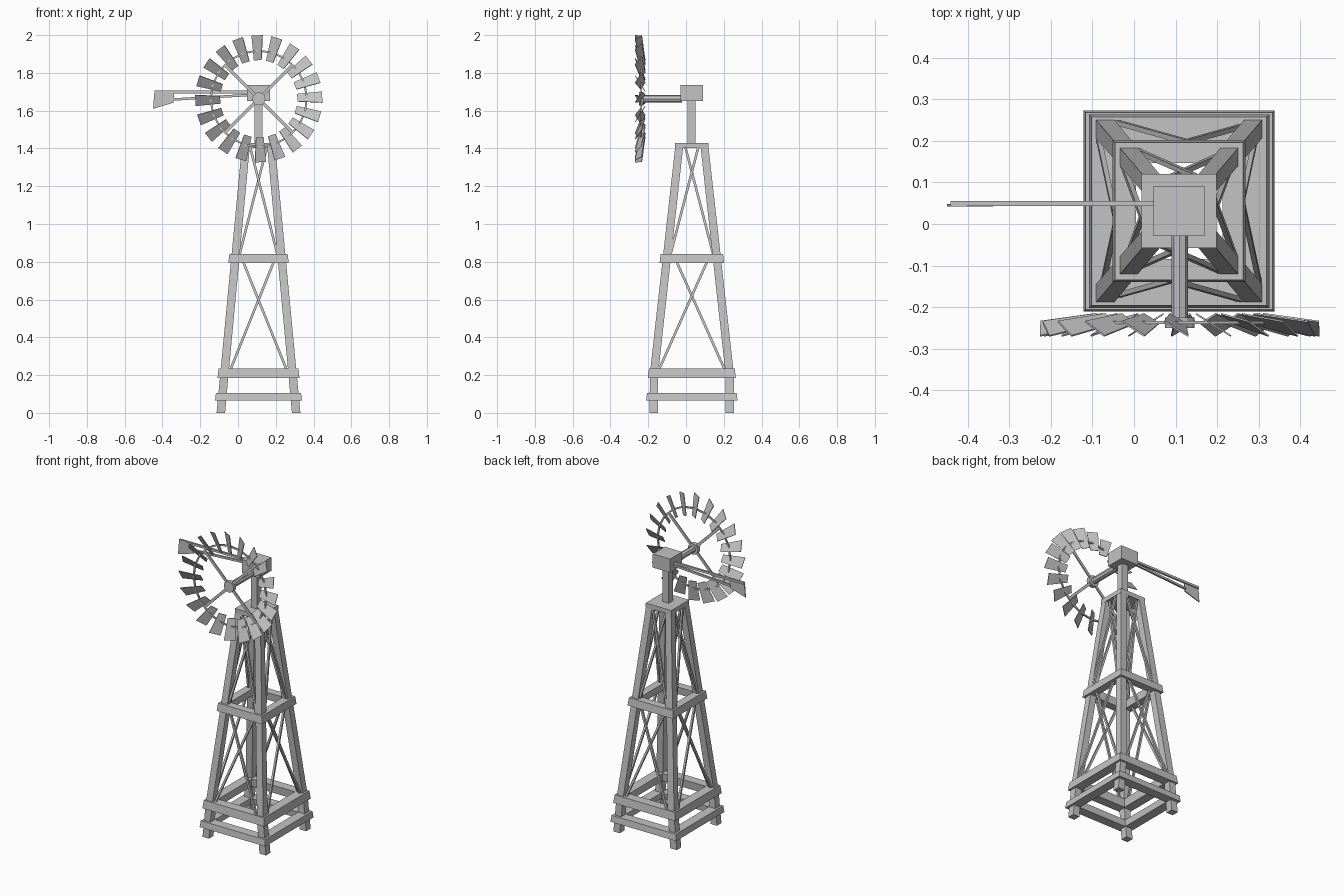
import bpy, bmesh, math
from mathutils import Vector, Matrix

if "Cube" in bpy.data.objects:
    bpy.data.objects.remove(bpy.data.objects["Cube"])

CX, CY = 0.1085, 0.031                     # tower axis
HUB = Vector((0.11, -0.237, 1.663))        # wheel centre

grey = bpy.data.materials.new("galvanised_grey")
grey.use_nodes = True
colour = (0.55, 0.55, 0.55, 1)
grey.diffuse_color = colour
grey.node_tree.nodes["Principled BSDF"].inputs["Base Color"].default_value = colour


def finish(bm, name):
    bmesh.ops.recalc_face_normals(bm, faces=bm.faces[:])
    mesh = bpy.data.meshes.new(name)
    bm.to_mesh(mesh)
    bm.free()
    mesh.materials.append(grey)
    obj = bpy.data.objects.new(name, mesh)
    bpy.context.collection.objects.link(obj)


def loft(bm, loops, closed=False):
    """Skin a list of equal-length point loops; cap the ends unless closed."""
    rings = [[bm.verts.new(p) for p in loop] for loop in loops]
    n = len(rings[0])
    pairs = list(zip(rings, rings[1:])) + ([(rings[-1], rings[0])] if closed else [])
    for a, b in pairs:
        for i in range(n):
            j = (i + 1) % n
            bm.faces.new((a[i], a[j], b[j], b[i]))
    if not closed:
        bm.faces.new(rings[0])
        bm.faces.new(rings[-1])


def rect(x0, x1, y0, y1, z):
    return [Vector(p) for p in ((x0, y0, z), (x1, y0, z), (x1, y1, z), (x0, y1, z))]


def square(hx, hy, z):
    return rect(CX - hx, CX + hx, CY - hy, CY + hy, z)


def box(name, x0, x1, y0, y1, z0, z1):
    bm = bmesh.new()
    loft(bm, [rect(x0, x1, y0, y1, z0), rect(x0, x1, y0, y1, z1)])
    finish(bm, name)


def bar(bm, a, b, side, w, t):
    """Rectangular bar from a to b, w wide across and t thick along side."""
    a, b, side = Vector(a), Vector(b), Vector(side).normalized()
    across = (b - a).cross(side).normalized() * w / 2
    thick = side * t / 2
    loft(bm, [[p + across + thick, p - across + thick,
               p - across - thick, p + across - thick] for p in (a, b)])


# Four tapering corner legs: outer offsets, width, height
LEG = ((0.222, 0.224, 0.045, 0), (0.202, 0.222, 0.044, 0.21), (0.088, 0.088, 0.042, 1.41))
for sx, sname in ((1, "left"), (-1, "right")):
    for sy, yname in ((1, "back"), (-1, "front")):
        bm = bmesh.new()
        loft(bm, [rect(CX + sx * hx, CX + sx * (hx - w), CY + sy * hy, CY + sy * (hy - w), z)
                  for hx, hy, w, z in LEG])
        finish(bm, f"{yname}_{sname}_leg")

# Horizontal frames around the legs
for name, hx, hy, z0, z1, depth in (("bottom_frame", 0.23, 0.242, 0.066, 0.106, 0.06),
                                    ("lower_frame", 0.217, 0.233, 0.185, 0.236, 0.06),
                                    ("middle_frame", 0.16, 0.171, 0.794, 0.842, 0.05)):
    lean = (z1 - z0) * 0.12
    bm = bmesh.new()
    loft(bm, [square(hx, hy, z0), square(hx - lean, hy - lean, z1),
              square(hx - depth - lean, hy - depth - lean, z1),
              square(hx - depth, hy - depth, z0)], closed=True)
    finish(bm, name)


def leg_offset(z):
    """Outer leg offsets in x and y at a height above the lower frame."""
    (xa, ya, _, za), (xb, yb, _, zb) = LEG[1:]
    f = (z - za) / (zb - za)
    return xa + (xb - xa) * f - 0.012, ya + (yb - ya) * f - 0.012


# Crossed braces on all four sides: heights, then x and y reach at each end
bm = bmesh.new()
for z0, z1, xa, xb, ya, yb in ((0.22, 0.81, 0.152, 0.085, 0.178, 0.085),
                               (0.82, 1.41, 0.105, 0.045, 0.118, 0.035)):
    (x0, y0), (x1, y1) = leg_offset(z0), leg_offset(z1)
    for s in (1, -1):
        for d in (1, -1):
            off = 0.005 * d
            bar(bm, (CX - d * xa, CY + s * y0 + off, z0),
                (CX + d * xb, CY + s * y1 + off, z1), (0, 1, 0), 0.013, 0.012)
            bar(bm, (CX + s * x0 + off, CY - d * ya, z0),
                (CX + s * x1 + off, CY + d * yb, z1), (1, 0, 0), 0.013, 0.012)
finish(bm, "cross_braces")

# Platform, mast and gear box
box("top_platform", CX - 0.09, CX + 0.09, CY - 0.089, CY + 0.089, 1.402, 1.43)
box("mast", CX - 0.021, CX + 0.021, CY - 0.024, CY + 0.018, 1.42, 1.67)
box("gear_box", CX - 0.061, CX + 0.061, CY - 0.06, CY + 0.06, 1.651, 1.737)


def cylinder(name, r, y0, y1, sides):
    bm = bmesh.new()
    bmesh.ops.create_cone(bm, cap_ends=True, segments=sides, radius1=r, radius2=r,
                          depth=abs(y1 - y0))
    turn = Matrix.Rotation(math.pi / 2, 4, "X") @ Matrix.Rotation(math.pi / 2, 4, "Z")
    bmesh.ops.transform(bm, verts=bm.verts, matrix=Matrix.Translation(
        (HUB.x, (y0 + y1) / 2, HUB.z)) @ turn)
    finish(bm, name)


# Drive shaft and hub
cylinder("drive_shaft", 0.02, -0.228, -0.02, 8)
cylinder("wheel_hub", 0.035, -0.25, -0.225, 12)


def polar(r, a, y=0.0):
    return HUB + Vector((r * math.cos(a), y, r * math.sin(a)))


# Four diagonal spokes
bm = bmesh.new()
for k in range(4):
    a = math.radians(45 + 90 * k)
    bar(bm, polar(0.02, a), polar(0.255, a), (0, 1, 0), 0.017, 0.008)
finish(bm, "wheel_spokes")

# Thin rim carrying the blades
BLADES = 20
angles = [math.radians(1.5 + 360 * k / BLADES) for k in range(BLADES)]
bm = bmesh.new()
loft(bm, [[polar(r, a, y) for r, y in ((0.25, -0.004), (0.26, -0.004),
                                       (0.26, 0.004), (0.25, 0.004))]
          for a in angles], closed=True)
finish(bm, "wheel_rim")

# Pitched, flared blades whose tips lean forward
bm = bmesh.new()
pitch = math.radians(31)
for a in angles:
    radial = Vector((math.cos(a), 0, math.sin(a)))
    tangent = Vector((-math.sin(a), 0, math.cos(a)))
    chord = tangent * math.cos(pitch) + Vector((0, math.sin(pitch), 0))
    normal = radial.cross(chord) * 0.002
    loops = []
    for r, w, y in ((0.204, 0.046, 0.009), (0.336, 0.068, -0.015)):
        p, c = polar(r, a, y), chord * w / 2
        loops.append([p + c + normal, p - c + normal, p - c - normal, p + c - normal])
    loft(bm, loops)
finish(bm, "wheel_blades")

# Tail booms
TY = 0.049
bm = bmesh.new()
bar(bm, (0.06, TY, 1.699), (-0.442, TY, 1.699), (0, 1, 0), 0.014, 0.012)
bar(bm, (0.06, TY, 1.683), (-0.345, TY, 1.659), (0, 1, 0), 0.013, 0.012)
finish(bm, "tail_booms")

# Tail vane plate
bm = bmesh.new()
outline = ((-0.442, 1.705), (-0.338, 1.698), (-0.342, 1.642), (-0.45, 1.61))
loft(bm, [[Vector((x, y, z)) for x, z in outline] for y in (TY - 0.007, TY - 0.001)])
finish(bm, "tail_vane")
